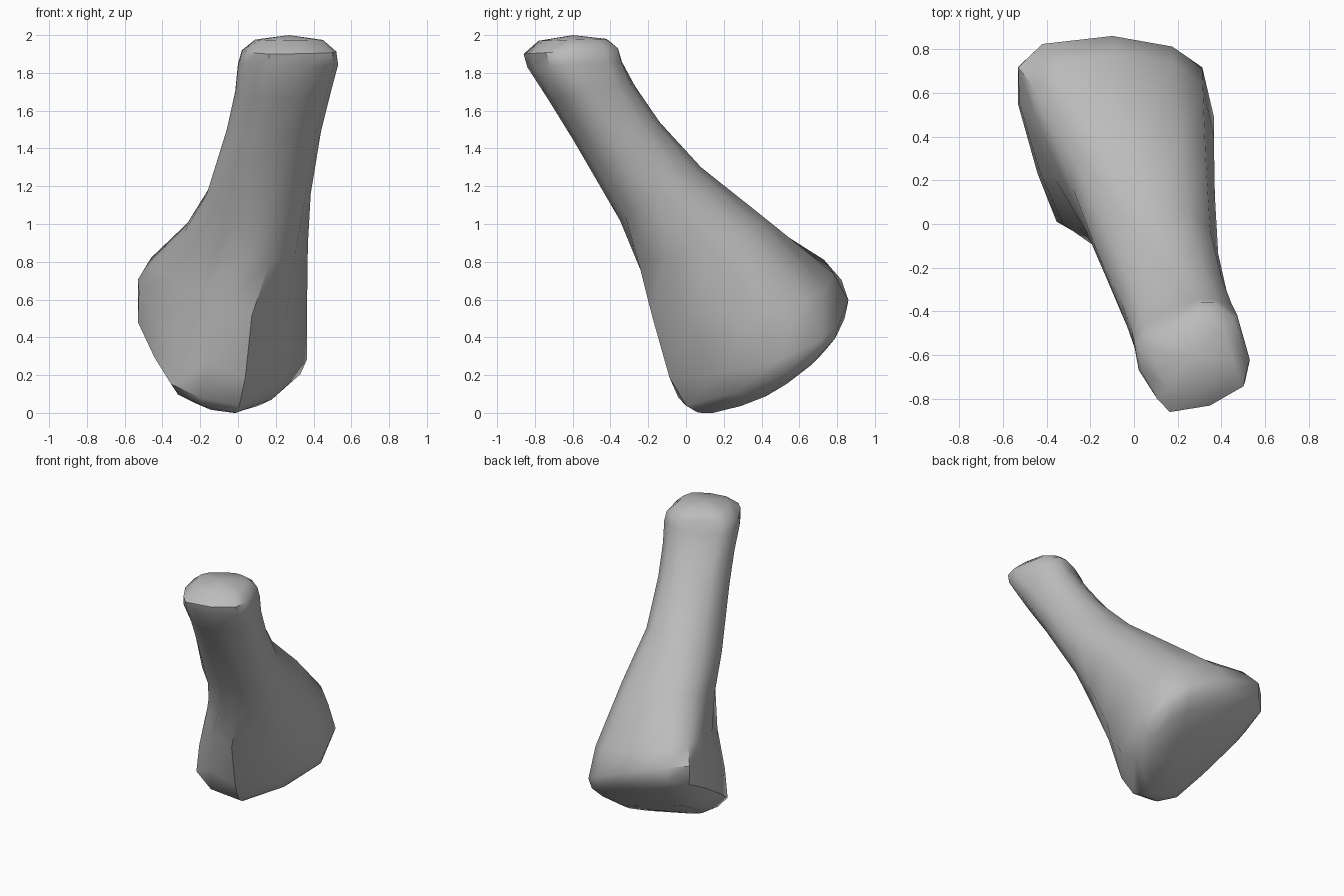
import bpy, bmesh, math
from mathutils import Vector

cube = bpy.data.objects.get("Cube")
if cube:
    bpy.data.objects.remove(cube, do_unlink=True)

# Cross-section outlines (x, y), counterclockwise from +x
FOOT = [(.36, .52), (.31, .72), (.19, .79), (-.08, .84), (-.41, .82), (-.52, .72),
        (-.52, .55), (-.43, .24), (-.34, .02), (-.18, -.03), (.03, .01), (.25, .28)]
KNUCKLE = [(.36, .4), (.31, .62), (.17, .73), (-.08, .77), (-.36, .72), (-.46, .62),
           (-.45, .48), (-.36, .2), (-.25, -.02), (-.1, -.16), (.07, -.18), (.25, .01)]
ROUND = [(math.cos(math.radians(a)), math.sin(math.radians(a))) for a in range(0, 360, 30)]
HEAD = [(.53, -.64), (.47, -.42), (.37, -.35), (.3, -.35), (.2, -.39), (.06, -.47),
        (.01, -.54), (.03, -.68), (.1, -.8), (.16, -.86), (.35, -.83), (.51, -.74)]

# Rings: x min, x max, y min, y max, front z, back z, sideways tilt, outline blend
RINGS = [(-.34, .17, .12, .6, 0, .25, .07, 0),
         (-.47, .27, .03, .77, .01, .41, .11, 0),
         (-.53, .33, -.04, .84, .05, .5, .13, 0),
         (-.53, .365, -.1, .86, .23, .59, .17, .5),
         (-.46, .365, -.18, .78, .55, .73, .12, 1),
         (-.28, .37, -.26, .43, .8, 1.02, .03, 1.4),
         (-.165, .385, -.35, .08, 1.02, 1.3, 0, 2),
         (-.06, .44, -.6, -.14, 1.45, 1.54, 0, 2.3),
         (-.015, .49, -.73, -.27, 1.66, 1.73, 0, 2.5),
         (0, .53, -.84, -.34, 1.83, 1.86, 0, 2.9),
         (.02, .52, -.86, -.36, 1.9, 1.93, 0, 3),
         (.09, .45, -.78, -.42, 1.97, 1.98, 0, 2.8)]


def unit(points):
    """Scale an outline to fill the square from 0 to 1."""
    lows = [min(axis) for axis in zip(*points)]
    highs = [max(axis) for axis in zip(*points)]
    return [Vector([(c - a) / (b - a) for c, a, b in zip(p, lows, highs)]) for p in points]


def mix(a, b, t):
    return a + (b - a) * t


bm = bmesh.new()
shapes = [unit(s) for s in (FOOT, KNUCKLE, ROUND, HEAD)]
loops = []
for x0, x1, y0, y1, front, back, tilt, blend in RINGS:
    k = min(int(blend), len(shapes) - 2)
    outline = unit([a.lerp(b, blend - k) for a, b in zip(shapes[k], shapes[k + 1])])
    loops.append([bm.verts.new((mix(x0, x1, u), mix(y0, y1, v),
                                mix(front, back, v) + tilt * (1 - 2 * u)))
                  for u, v in outline])

# Shaft walls
count = len(FOOT)
for low, high in zip(loops, loops[1:]):
    for i in range(count):
        j = (i + 1) % count
        bm.faces.new((low[i], low[j], high[j], high[i]))

# Gently domed ends
for loop, tip in ((loops[0], (-.08, .36, .11)), (loops[-1], (.27, -.6, 2))):
    centre = bm.verts.new(tip)
    for i in range(count):
        bm.faces.new((loop[i], loop[(i + 1) % count], centre))

for vert in bm.verts:
    vert.co.z = max(vert.co.z, 0)
bmesh.ops.recalc_face_normals(bm, faces=bm.faces)
mesh = bpy.data.meshes.new("bone_shaft")
bm.to_mesh(mesh)
bm.free()
bone = bpy.data.objects.new("bone_shaft", mesh)
bpy.context.collection.objects.link(bone)

# Plain grey surface
grey = bpy.data.materials.new("plain_grey")
grey.use_nodes = True
colour = (.5, .5, .5, 1)
grey.diffuse_color = colour
grey.node_tree.nodes["Principled BSDF"].inputs["Base Color"].default_value = colour
mesh.materials.append(grey)

bpy.context.view_layer.objects.active = bone
bone.select_set(True)
bpy.ops.object.shade_smooth_by_angle(angle=math.radians(42))
